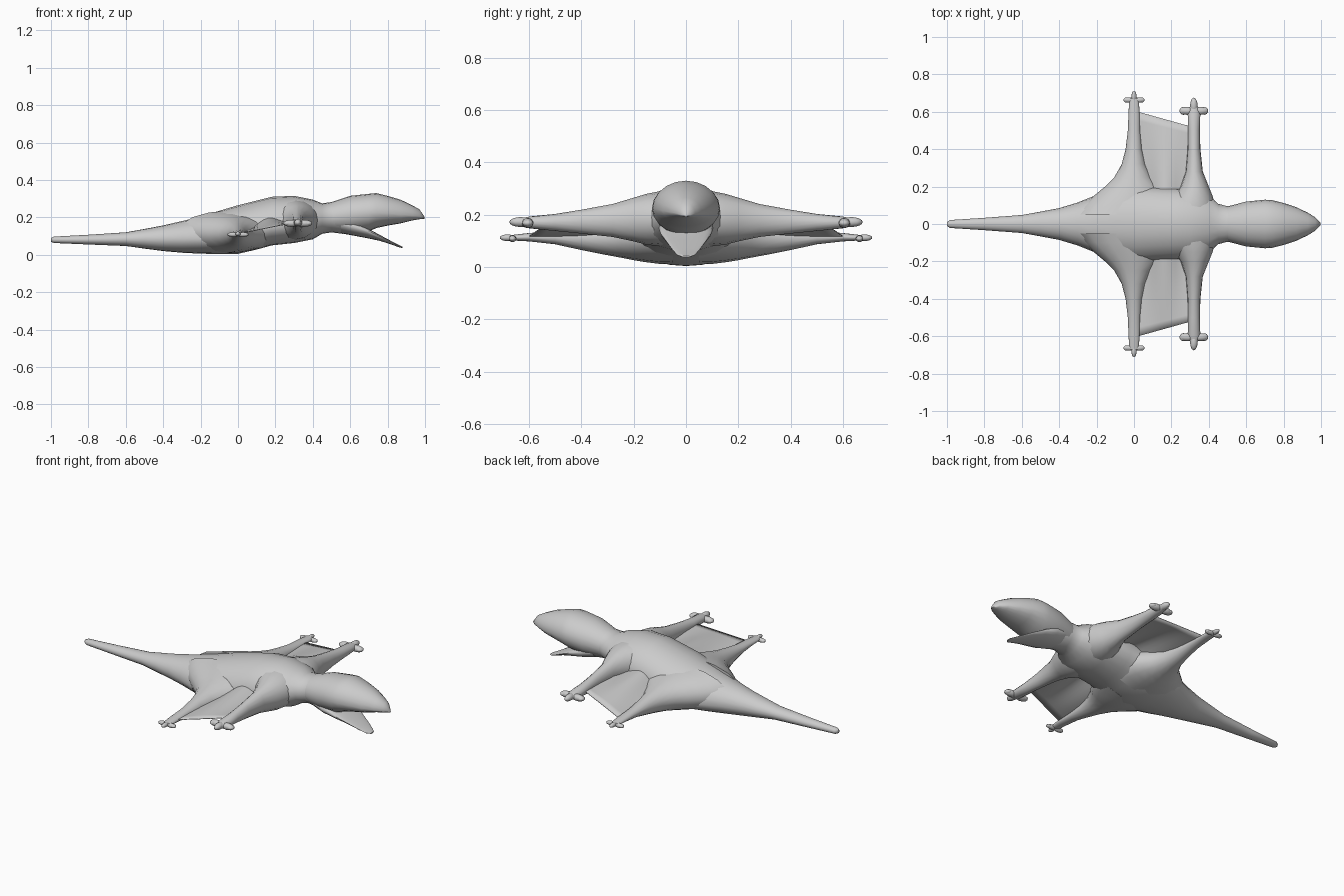
import bpy, bmesh
from math import sin, cos, pi


def finish(name, bm, mirror=False, angle=60):
    bmesh.ops.recalc_face_normals(bm, faces=bm.faces)
    mesh = bpy.data.meshes.new(name)
    bm.to_mesh(mesh)
    bm.free()
    ob = bpy.data.objects.new(name, mesh)
    bpy.context.collection.objects.link(ob)
    bpy.ops.object.select_all(action='DESELECT')
    ob.select_set(True)
    bpy.context.view_layer.objects.active = ob
    bpy.ops.object.shade_smooth_by_angle(angle=angle * pi / 180)
    if mirror:
        m = ob.modifiers.new("Mirror", 'MIRROR')
        m.use_axis = (False, True, False)
    return ob


def skin(bm, rings):
    vr = [[bm.verts.new(p) for p in r] for r in rings]
    n = len(vr[0])
    for a, b in zip(vr, vr[1:]):
        for i in range(n):
            j = (i + 1) % n
            bm.faces.new((a[i], a[j], b[j], b[i]))
    bm.faces.new(vr[0])
    bm.faces.new(vr[-1])


def loft_x(name, rows, n=20):
    """rows: x, bottom z, widest z, top z, half width"""
    bm = bmesh.new()
    rings = []
    for x, zb, zm, zt, w in rows:
        ring = []
        for i in range(n):
            a = 2 * pi * i / n
            s = sin(a)
            ring.append((x, w * cos(a), zm + s * ((zt - zm) if s > 0 else (zm - zb))))
        rings.append(ring)
    skin(bm, rings)
    return finish(name, bm)


def loft_y(name, rows, n=16):
    """rows: y, x min, x max, z min, z max"""
    bm = bmesh.new()
    rings = [[((x0 + x1) / 2 + (x1 - x0) / 2 * cos(2 * pi * i / n), y,
               (z0 + z1) / 2 + (z1 - z0) / 2 * sin(2 * pi * i / n))
              for i in range(n)] for y, x0, x1, z0, z1 in rows]
    skin(bm, rings)
    return finish(name, bm, mirror=True)


# torso, neck and tail
loft_x("body", [
    (-1.0, .070, .080, .090, .010), (-.985, .063, .080, .097, .021),
    (-.8, .055, .080, .107, .033), (-.6, .047, .083, .120, .048),
    (-.5, .033, .085, .138, .066), (-.4, .020, .085, .157, .085),
    (-.3, .011, .085, .180, .115), (-.2, .006, .085, .205, .155),
    (-.1, .004, .090, .235, .195), (0, .005, .100, .265, .21),
    (.1, .028, .13, .290, .20), (.18, .050, .15, .310, .195),
    (.3, .063, .165, .315, .19), (.4, .083, .18, .295, .155),
    (.45, .112, .19, .275, .108), (.5, .120, .20, .282, .095),
    (.56, .112, .20, .298, .098), (.62, .13, .20, .30, .09)])

# head with upper jaw
loft_x("head", [
    (.5, .125, .20, .282, .094), (.6, .115, .215, .315, .120),
    (.70, .125, .225, .326, .130), (.74, .143, .225, .330, .127),
    (.80, .156, .222, .315, .112), (.87, .168, .215, .294, .089),
    (.93, .183, .21, .265, .060), (.97, .190, .205, .243, .035),
    (.998, .192, .196, .202, .006)])

# open lower jaw
loft_x("lower_jaw", [
    (.55, .115, .17, .22, .09), (.62, .102, .15, .19, .105),
    (.69, .089, .13, .143, .098), (.76, .074, .098, .105, .075),
    (.82, .055, .067, .073, .052), (.86, .040, .046, .052, .034),
    (.88, .036, .040, .043, .015)])

# legs flaring into the torso
loft_y("front_leg", [
    (.05, .15, .44, .08, .295), (.10, .18, .435, .08, .290), (.15, .215, .42, .085, .280),
    (.20, .25, .40, .098, .265), (.28, .277, .368, .115, .241),
    (.40, .287, .355, .128, .219), (.50, .289, .352, .138, .203),
    (.60, .287, .355, .148, .193), (.63, .30, .34, .155, .185)])
loft_y("hind_leg", [
    (.05, -.32, .22, .01, .235), (.10, -.27, .19, .012, .225), (.15, -.215, .165, .018, .213),
    (.20, -.155, .135, .026, .20), (.25, -.105, .095, .036, .187),
    (.32, -.066, .062, .049, .170), (.40, -.045, .044, .065, .155),
    (.50, -.033, .034, .087, .138), (.60, -.029, .030, .098, .130),
    (.67, -.025, .025, .102, .122)])


# feet with three spread toes
def foot(name, x, y, z, side, out, r):
    bm = bmesh.new()
    toes = [(side, 0, -.004), (-side, 0, -.004), (0, out, 0)]
    for dx, dy, dz in toes:
        res = bmesh.ops.create_uvsphere(bm, u_segments=12, v_segments=8, radius=1)
        for v in res["verts"]:
            sx = abs(dx) * .56 if dx else r * .75
            sy = abs(dy) * .62 if dy else r * .8
            v.co = (x + dx * .44 + v.co.x * sx, y + dy * .4 + v.co.y * sy,
                    z + dz + v.co.z * r * .7)
    # toe pads
    for dx in (-side, side):
        res = bmesh.ops.create_uvsphere(bm, u_segments=10, v_segments=6, radius=1)
        for v in res["verts"]:
            v.co = (x + dx * .72 + v.co.x * r * .8, y + v.co.y * r * .8, z - .004 + v.co.z * r * .5)
    finish(name, bm, mirror=True)


foot("front_foot", .32, .605, .172, .077, .069, .027)
foot("hind_foot", 0, .663, .112, .058, .048, .018)

# gliding membrane stretched between the legs, rippled near the body
bm = bmesh.new()
NU, NV = 14, 10
grid = []
for i in range(NU + 1):
    u = i / NU
    x = .015 + .29 * u
    edge = .595 - .28 * (x - .04)
    row = []
    for j in range(NV + 1):
        v = j / NV
        z = .115 + .058 * u + (1 - v) * (.045 * sin(pi * u) - .012 * sin(3 * pi * u))
        row.append(bm.verts.new((x, .13 + (edge - .13) * v, z)))
    grid.append(row)
for i in range(NU):
    for j in range(NV):
        bm.faces.new((grid[i][j], grid[i + 1][j], grid[i + 1][j + 1], grid[i][j + 1]))
membrane = finish("glide_membrane", bm, mirror=True)
thick = membrane.modifiers.new("Thickness", 'SOLIDIFY')
thick.thickness = .004
thick.offset = 0
